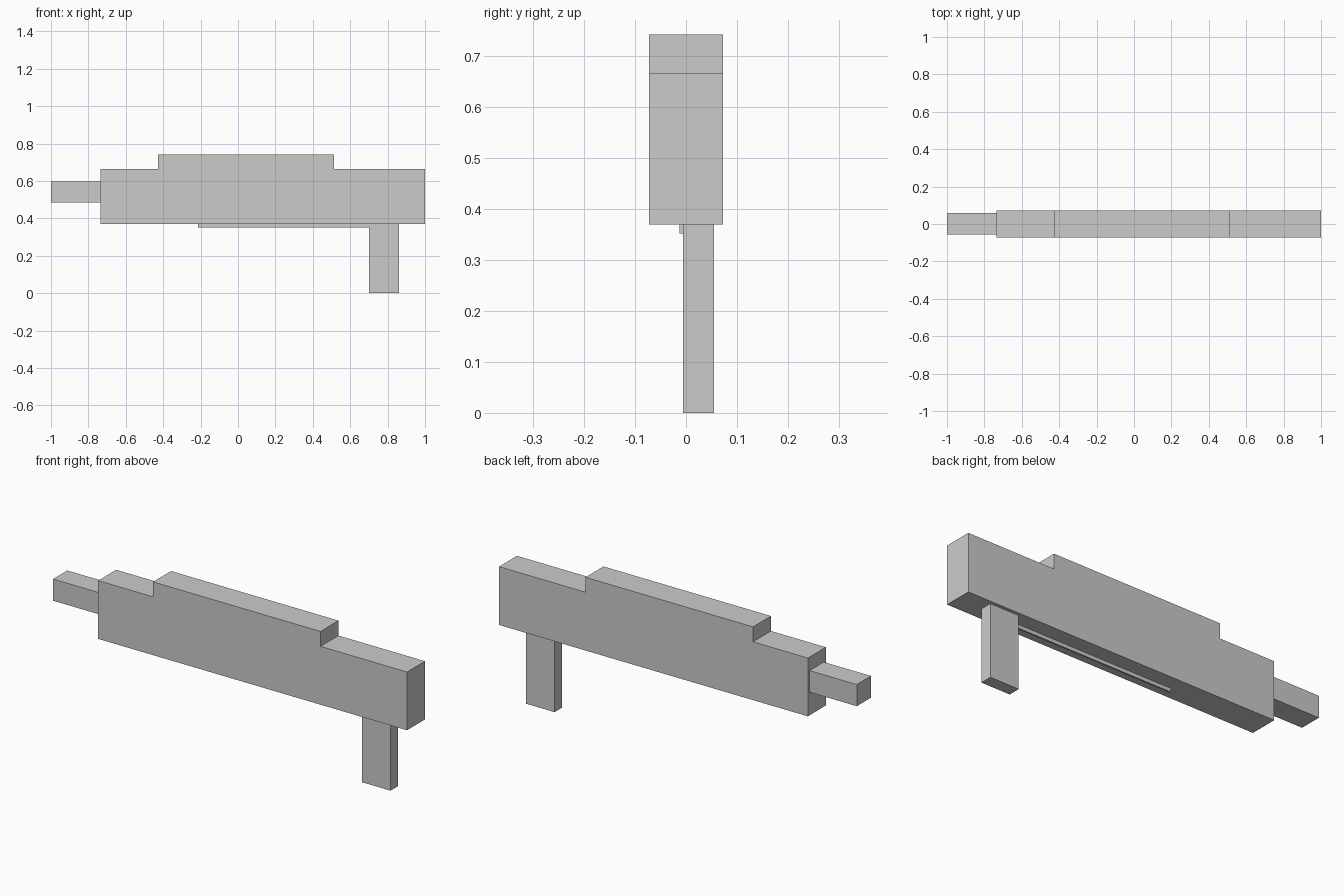
import bpy
import bmesh
from mathutils import Vector

if "Cube" in bpy.data.objects:
    bpy.data.objects.remove(bpy.data.objects["Cube"])


def box(name, x, y, z):
    """Axis-aligned box from (min, max) ranges."""
    lo, hi = Vector((x[0], y[0], z[0])), Vector((x[1], y[1], z[1]))
    bm = bmesh.new()
    bmesh.ops.create_cube(bm, size=1)
    bmesh.ops.scale(bm, vec=hi - lo, verts=bm.verts)
    mesh = bpy.data.meshes.new(name)
    bm.to_mesh(mesh)
    bm.free()
    obj = bpy.data.objects.new(name, mesh)
    obj.location = (lo + hi) / 2
    bpy.context.collection.objects.link(obj)
    return obj


SIDE = (-0.072, 0.072)

# Main body and the raised block on top of it
box("main_body", (-0.735, 1.0), SIDE, (0.369, 0.665))
box("top_block", (-0.427, 0.514), SIDE, (0.665, 0.741))

# Front stub
box("front_stub", (-1.0, -0.735), (-0.056, 0.058), (0.486, 0.596))

# Leg below the rear, and the thin strip running forward from it
box("rear_leg", (0.70, 0.861), (-0.006, 0.055), (0.0, 0.369))
box("underside_strip", (-0.214, 0.70), (-0.013, -0.005), (0.351, 0.369))
